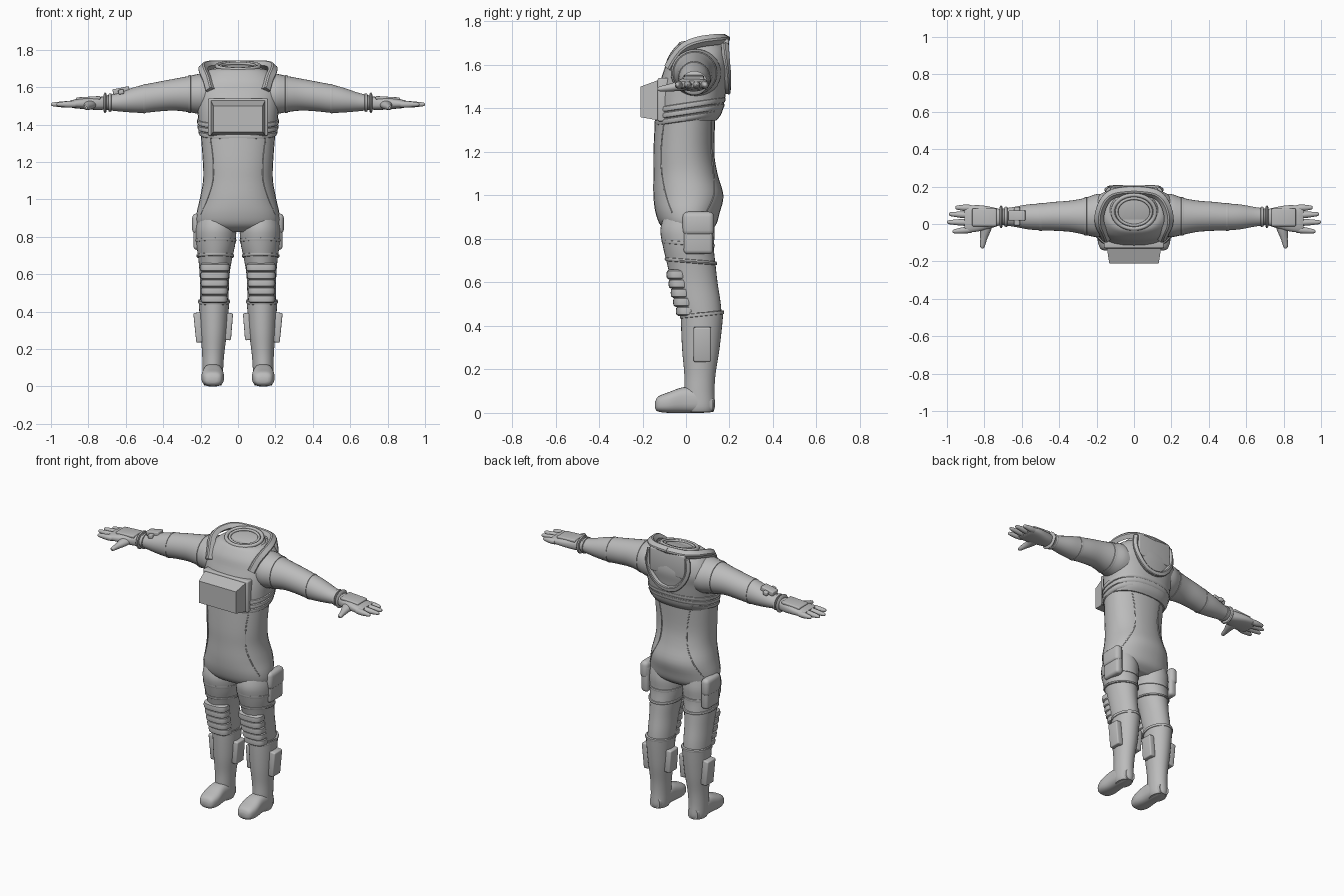
import bpy, bmesh, math
from mathutils import Vector, Matrix

if "Cube" in bpy.data.objects:
    bpy.data.objects.remove(bpy.data.objects["Cube"], do_unlink=True)

grey = bpy.data.materials.new("suit grey")
grey.use_nodes = True
grey.diffuse_color = (0.5, 0.5, 0.5, 1)
grey.node_tree.nodes["Principled BSDF"].inputs["Base Color"].default_value = (0.5, 0.5, 0.5, 1)


def finish(name, bm, mirror=False, angle=40):
    """Turn a bmesh into a smooth-shaded object, optionally mirrored across x."""
    bmesh.ops.recalc_face_normals(bm, faces=bm.faces)
    mesh = bpy.data.meshes.new(name)
    bm.to_mesh(mesh)
    bm.free()
    mesh.materials.append(grey)
    ob = bpy.data.objects.new(name, mesh)
    bpy.context.collection.objects.link(ob)
    bpy.ops.object.select_all(action="DESELECT")
    ob.select_set(True)
    bpy.context.view_layer.objects.active = ob
    bpy.ops.object.shade_smooth_by_angle(angle=math.radians(angle))
    if mirror:
        mod = ob.modifiers.new("mirror", "MIRROR")
        mod.use_mirror_merge = False
    return ob


def spline(rows, steps=4):
    """Smoothly resample rows of numbers with a Catmull-Rom curve."""
    out = []
    for i in range(len(rows) - 1):
        p = [rows[max(0, min(len(rows) - 1, i + k))] for k in (-1, 0, 1, 2)]
        for s in range(steps):
            t = s / steps
            out.append([b + t * (c - a) / 2 + t * t * (a - 2.5 * b + 2 * c - d / 2)
                        + t ** 3 * (1.5 * (b - c) + (d - a) / 2) for a, b, c, d in zip(*p)])
    return out + [list(rows[-1])]


def at(rows, t):
    """Cross-section of a resampled loft at position t."""
    for a, b in zip(rows, rows[1:]):
        if min(a[0], b[0]) <= t <= max(a[0], b[0]):
            f = (t - a[0]) / ((b[0] - a[0]) or 1)
            return [u + f * (v - u) for u, v in zip(a, b)]
    return rows[-1]


def skin(bm, rings):
    """Bridge rings of points into a capped tube."""
    rings = [[bm.verts.new(p) for p in r] for r in rings]
    for a, b in zip(rings, rings[1:]):
        for j in range(len(a)):
            k = (j + 1) % len(a)
            bm.faces.new((a[j], a[k], b[k], b[j]))
    bm.faces.new(rings[0])
    bm.faces.new(rings[-1])


def loft(name, axis, rows, power=2, mirror=False, tilt=0, sides=32, smooth=True):
    """Loft rows of (position, a min, a max, b min, b max) along an axis."""
    rows = spline(rows) if smooth else rows
    rings = []
    for t, a0, a1, b0, b1 in rows:
        ring = []
        for j in range(sides):
            c, s = math.cos(math.tau * j / sides), math.sin(math.tau * j / sides)
            a = (a0 + a1) / 2 + (a1 - a0) / 2 * math.copysign(abs(c) ** (2 / power), c)
            b = (b0 + b1) / 2 + (b1 - b0) / 2 * math.copysign(abs(s) ** (2 / power), s)
            p = {"x": (t, a, b), "y": (a, t, b), "z": (a, b, t)}[axis]
            ring.append((p[0], p[1], p[2] + tilt * (p[1] - 0.05)))
        rings.append(ring)
    bm = bmesh.new()
    skin(bm, rings)
    finish(name, bm, mirror)
    return rows


def band(name, axis, rows, lo, hi, grow, **kw):
    """A raised, rounded hoop hugging a loft between two positions."""
    hoop = []
    for f, g in ((0, -0.004), (0.15, grow * 0.7), (0.5, grow), (0.85, grow * 0.7), (1, -0.004)):
        t, a0, a1, b0, b1 = at(rows, lo + f * (hi - lo))
        hoop.append((t, a0 - g, a1 + g, b0 - g, b1 + g))
    loft(name, axis, hoop, smooth=False, **kw)


def box(name, centre, size, bevel=0.01, mirror=False, tip=0, taper=None):
    """Bevelled box; tip leans it about y, taper(v) reshapes its corners."""
    bm = bmesh.new()
    bmesh.ops.create_cube(bm, size=1)
    bmesh.ops.scale(bm, vec=size, verts=bm.verts)
    for v in bm.verts:
        if taper:
            taper(v)
    if bevel:
        bmesh.ops.bevel(bm, geom=bm.edges[:], offset=bevel, segments=3, profile=0.5, affect="EDGES")
    bm.transform(Matrix.Translation(centre) @ Matrix.Rotation(tip, 4, "Y"))
    return finish(name, bm, mirror)


def ribbon(name, path, width, thick, core=(0, 0.05, 1.5)):
    """Mirrored flat strap swept along a path, facing away from a core point."""
    pts = [Vector(p) for p in spline(path)]
    rings = []
    for i, p in enumerate(pts):
        along = (pts[min(i + 1, len(pts) - 1)] - pts[max(i - 1, 0)]).normalized()
        side = along.cross(p - Vector(core)).normalized()
        out = side.cross(along)
        rings.append([p + side * width * a / 2 + out * thick * b / 2
                      for a, b in ((-1, -1), (-1, 0.6), (-0.7, 1), (0.7, 1), (1, 0.6), (1, -1))])
    bm = bmesh.new()
    skin(bm, rings)
    finish(name, bm, True, 30)


def ring(name, rx, ry, z, tube):
    """Oval neck ring, lower at the front."""
    bm = bmesh.new()
    n = 40
    hoops = []
    for i in range(n):
        u = math.tau * i / n
        hoops.append([bm.verts.new((math.cos(u) * (rx + tube * math.cos(v)), 0.065 + math.sin(u) * (ry + tube * math.cos(v)),
                      z + 0.2 * ry * math.sin(u) + tube * math.sin(v))) for v in [math.tau * k / 10 for k in range(10)]])
    for i in range(n):
        for k in range(10):
            a, b, m = hoops[i], hoops[(i + 1) % n], (k + 1) % 10
            bm.faces.new((a[k], b[k], b[m], a[m]))
    finish(name, bm)


# Soft lower torso and its seams
waist = loft("lower_torso", "z", [
    (0.825, -0.15, 0.15, -0.06, 0.09), (0.86, -0.215, 0.215, -0.115, 0.135),
    (0.92, -0.222, 0.222, -0.14, 0.155), (1.0, -0.205, 0.205, -0.15, 0.172),
    (1.1, -0.187, 0.187, -0.15, 0.145), (1.2, -0.188, 0.188, -0.15, 0.13), (1.36, -0.2, 0.2, -0.142, 0.135)], 2.2)
for label, sign, xs in (("front_seam", -1, (0.15, 0.135, 0.135, 0.165, 0.2)), ("back_seam", 1, (0.11, 0.09, 0.1, 0.15, 0.19))):
    path = []
    for x, z in zip(xs, (1.34, 1.22, 1.1, 1.0, 0.92)):
        t, x0, x1, y0, y1 = at(waist, z)
        path.append((x, (y0 + y1) / 2 + sign * (y1 - y0) / 2 * (1 - (x / x1) ** 2.2) ** (1 / 2.2), z))
    ribbon(label, path, 0.006, 0.005, (0, 0, 1.1))

# Hard upper torso with waist hoops
chest = loft("upper_torso", "z", [
    (1.345, -0.198, 0.198, -0.135, 0.14), (1.38, -0.208, 0.208, -0.138, 0.165),
    (1.45, -0.215, 0.215, -0.135, 0.18), (1.52, -0.225, 0.225, -0.12, 0.19),
    (1.58, -0.235, 0.235, -0.1, 0.2), (1.63, -0.217, 0.217, -0.085, 0.197),
    (1.67, -0.185, 0.185, -0.06, 0.188), (1.695, -0.15, 0.15, -0.035, 0.17), (1.7, -0.11, 0.11, 0, 0.14)], 2.4)
for i in range(3):
    z = 1.347 + 0.029 * i
    band("waist_hoop", "z", chest, z, z + 0.03, 0.008, power=2.4, tilt=0.15)

# Neck opening
loft("neck_base", "z", [(1.66, -0.14, 0.14, -0.05, 0.18), (1.695, -0.13, 0.13, -0.035, 0.165),
                        (1.705, -0.11, 0.11, -0.02, 0.15)], tilt=0.2)
ring("neck_ring", 0.113, 0.09, 1.713, 0.011)
ring("inner_neck_ring", 0.092, 0.072, 1.713, 0.008)

# Shoulder harness and back frame
ribbon("shoulder_strap", [(0.15, -0.08, 1.585), (0.165, -0.045, 1.64), (0.185, 0, 1.685), (0.185, 0.06, 1.708),
                          (0.155, 0.13, 1.718), (0.1, 0.168, 1.72), (0, 0.18, 1.72)], 0.042, 0.036)
ribbon("back_frame", [(0.135, 0.18, 1.7), (0.142, 0.186, 1.62), (0.115, 0.192, 1.55), (0.06, 0.193, 1.495),
                      (0, 0.193, 1.48)], 0.03, 0.024)
box("back_panel", (0, 0.18, 1.645), (0.25, 0.035, 0.15))


# Chest control box, narrower toward its front face
def narrow(v):
    if v.co.y < 0:
        v.co.x *= 0.88
        v.co.z = v.co.z * 0.7 - 0.01


box("chest_box", (0, -0.155, 1.44), (0.3, 0.11, 0.2), 0, taper=narrow)
box("chest_box_mount", (0, -0.105, 1.44), (0.32, 0.05, 0.2), 0.008)

# Arms with shoulder, elbow and wrist hoops
arm = loft("arm", "x", [
    (0.14, -0.06, 0.16, 1.45, 1.67), (0.2, -0.07, 0.16, 1.455, 1.672), (0.26, -0.058, 0.14, 1.466, 1.66),
    (0.34, -0.042, 0.125, 1.475, 1.645), (0.43, -0.036, 0.118, 1.47, 1.628), (0.5, -0.034, 0.11, 1.463, 1.614),
    (0.57, -0.028, 0.104, 1.465, 1.595), (0.65, -0.013, 0.09, 1.472, 1.568), (0.72, -0.004, 0.08, 1.48, 1.552)], mirror=True)
for label, x, w, grow in (("shoulder_hoop", 0.25, 0.02, 0.004), ("elbow_fold", 0.49, 0.02, 0.003),
                          ("cuff", 0.675, 0.02, 0.008), ("wrist_ring", 0.702, 0.018, 0.018)):
    band(label, "x", arm, x, x + w, grow, mirror=True)

# Gloved hands
loft("palm", "x", [(0.7, 0, 0.075, 1.482, 1.55), (0.75, -0.018, 0.088, 1.478, 1.548), (0.82, -0.037, 0.1, 1.483, 1.543),
                   (0.88, -0.045, 0.098, 1.488, 1.533), (0.905, -0.04, 0.09, 1.497, 1.525)], 2.6, True)
for y, y_tip, x_tip in ((0.085, 0.088, 0.955), (0.047, 0.053, 0.99), (0.008, 0.01, 1.0), (-0.03, -0.04, 0.97)):
    rows = []
    for f, r in ((0, 0.017), (0.35, 0.018), (0.7, 0.014), (0.93, 0.01), (1, 0.004)):
        c = y + f * (y_tip - y)
        rows.append((0.87 + f * (x_tip - 0.87), c - r, c + r, 1.508 - r, 1.508 + r))
    loft("finger", "x", rows, mirror=True, sides=14)
loft("thumb", "y", [(0.01, 0.75, 0.84, 1.485, 1.535), (-0.035, 0.765, 0.825, 1.48, 1.525), (-0.08, 0.785, 0.822, 1.478, 1.512),
                    (-0.118, 0.797, 0.823, 1.478, 1.502), (-0.13, 0.805, 0.816, 1.484, 1.496)], mirror=True, sides=16)
box("hand_plate", (0.8, 0.035, 1.54), (0.13, 0.095, 0.018), 0.006, True, 0.06)

# Wrist controller on the right arm only
box("wrist_controller", (-0.625, 0.045, 1.582), (0.09, 0.055, 0.03), 0.006, tip=-0.2)
box("controller_strap", (-0.625, 0.042, 1.575), (0.03, 0.1, 0.025), 0.006, tip=-0.2)

# Legs with thigh hoops
leg = loft("leg", "z", [
    (0.91, 0.03, 0.21, -0.1, 0.12), (0.84, 0.01, 0.226, -0.118, 0.132), (0.76, 0.015, 0.223, -0.105, 0.128),
    (0.69, 0.03, 0.213, -0.088, 0.135), (0.6, 0.045, 0.205, -0.068, 0.145), (0.5, 0.05, 0.203, -0.043, 0.16),
    (0.42, 0.055, 0.2, -0.015, 0.165)], mirror=True)
for z, grow in ((0.685, 0.009), (0.765, 0.004)):
    band("thigh_hoop", "z", leg, z, z + 0.02, grow, mirror=True, tilt=-0.08)

# Ribbed knee pads
for i in range(5):
    z = 0.468 + 0.042 * i
    t, x0, x1, y0, y1 = at(leg, z)
    loft("knee_pad", "z", [(z + h, x0 + 0.004 + s, x1 - 0.004 - s, y0 - 0.014 + s, y0 + 0.085)
                           for h, s in ((-0.023, 0.012), (-0.016, 0.002), (0, 0), (0.016, 0.002), (0.023, 0.012))],
         2.8, True, smooth=False)

# Hip pouches with flaps
box("hip_pouch", (0.213, 0.057, 0.815), (0.05, 0.135, 0.17), 0.018, True)
box("hip_pouch_flap", (0.217, 0.057, 0.87), (0.056, 0.145, 0.11), 0.024, True)

# Boots with side pouches
boot = loft("boot", "z", [
    (0.465, 0.046, 0.21, -0.024, 0.172), (0.38, 0.052, 0.206, -0.022, 0.164), (0.28, 0.06, 0.2, -0.017, 0.152),
    (0.18, 0.073, 0.192, -0.008, 0.136), (0.1, 0.079, 0.19, -0.008, 0.131), (0.03, 0.082, 0.188, -0.005, 0.133),
    (0.004, 0.09, 0.18, 0.005, 0.125)], mirror=True)
band("boot_rim", "z", boot, 0.44, 0.46, 0.005, mirror=True, tilt=0.1)
loft("foot", "y", [
    (-0.142, 0.11, 0.16, 0.02, 0.05), (-0.128, 0.088, 0.182, 0.006, 0.075), (-0.08, 0.075, 0.195, 0, 0.095),
    (-0.01, 0.08, 0.19, 0, 0.118), (0.07, 0.083, 0.187, 0, 0.11), (0.125, 0.1, 0.17, 0.004, 0.07)], 2.7, True)
box("outer_boot_pouch", (0.21, 0.075, 0.315), (0.042, 0.08, 0.16), 0.008, True, 0.1)
box("inner_boot_pouch", (0.052, 0.075, 0.32), (0.04, 0.08, 0.145), 0.008, True, -0.08)
